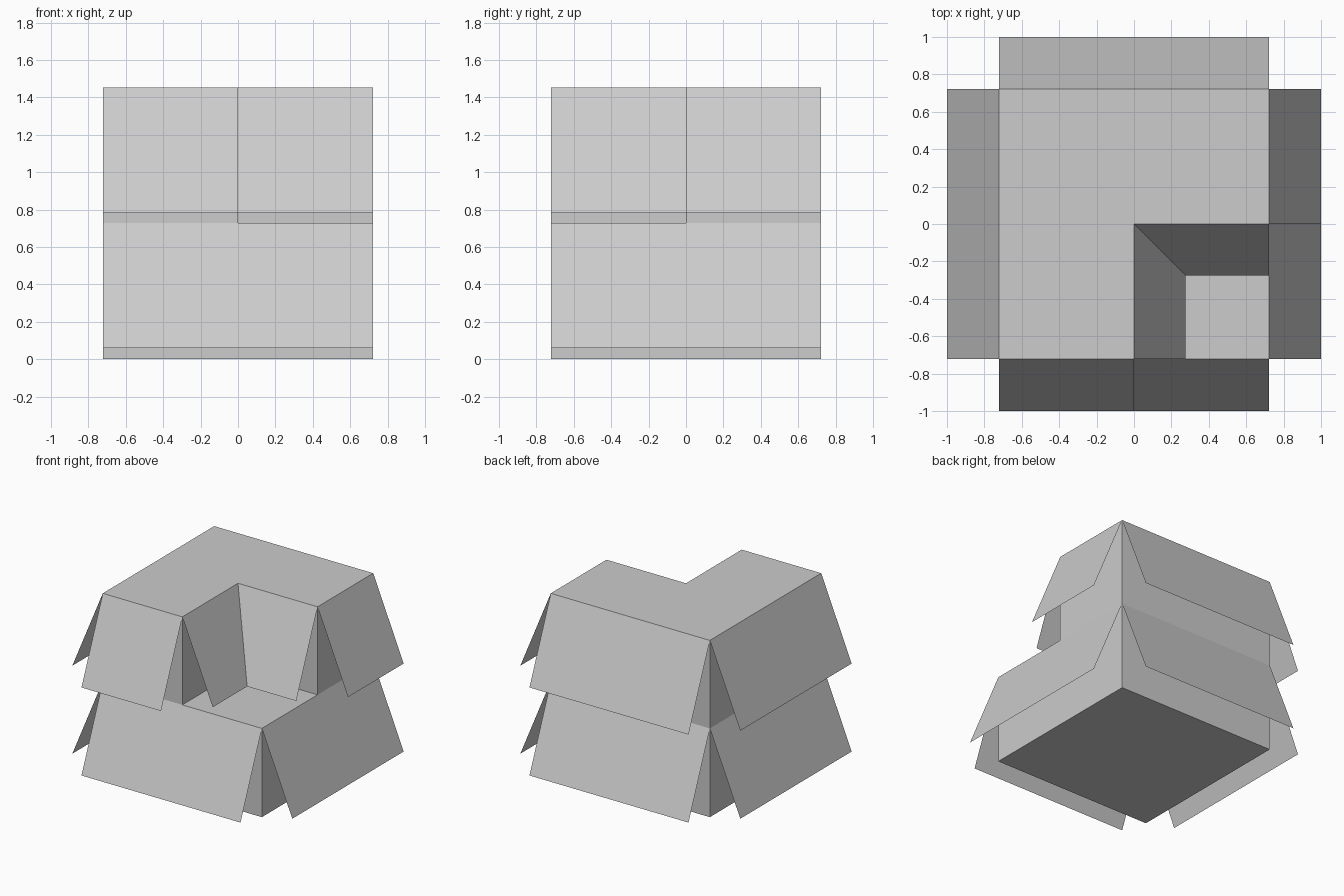
import bpy
import bmesh
from math import sin, cos, radians
from mathutils import Vector

cube = bpy.data.objects.get("Cube")
if cube:
    bpy.data.objects.remove(cube, do_unlink=True)

H = 0.723                    # half width of the block, and height of each tier
BASE = 0.006
MID, TOP = BASE + H, BASE + 2 * H
ANGLE = radians(22.5)
OUT, DROP = H * sin(ANGLE), H * cos(ANGLE)

grey = bpy.data.materials.new("light grey")
grey.use_nodes = True
colour = (0.604, 0.604, 0.604, 1)
grey.diffuse_color = colour
grey.node_tree.nodes["Principled BSDF"].inputs["Base Color"].default_value = colour


def finish(name, bm):
    mesh = bpy.data.meshes.new(name)
    bm.to_mesh(mesh)
    bm.free()
    mesh.materials.append(grey)
    obj = bpy.data.objects.new(name, mesh)
    bpy.context.collection.objects.link(obj)
    return obj


def prism(name, outline, z0, z1):
    """Extrude a flat outline upwards."""
    bm = bmesh.new()
    face = bm.faces.new([bm.verts.new((x, y, z0)) for x, y in outline])
    top = bmesh.ops.extrude_face_region(bm, geom=[face])["geom"]
    verts = [v for v in top if isinstance(v, bmesh.types.BMVert)]
    bmesh.ops.translate(bm, vec=(0, 0, z1 - z0), verts=verts)
    bmesh.ops.recalc_face_normals(bm, faces=bm.faces[:])
    return finish(name, bm)


def flaps(tier, outline, z):
    """Hang one sloping sheet from every top edge of the outline."""
    for i, start in enumerate(outline):
        a = Vector((*start, z))
        b = Vector((*outline[(i + 1) % len(outline)], z))
        along = (b - a).normalized()
        shift = Vector((along.y * OUT, -along.x * OUT, -DROP))
        bm = bmesh.new()
        bm.faces.new([bm.verts.new(p) for p in (a, a + shift, b + shift, b)])
        finish(f"{tier}_flap_{i + 1}", bm)


# Square lower tier and L-shaped upper tier, outlines anticlockwise
square = [(-H, -H), (H, -H), (H, H), (-H, H)]
corner = [(-H, -H), (0, -H), (0, 0), (H, 0), (H, H), (-H, H)]

prism("lower_block", square, 0, MID)
prism("upper_block", corner, MID, TOP)
flaps("lower", square, MID)
flaps("upper", corner, TOP)
